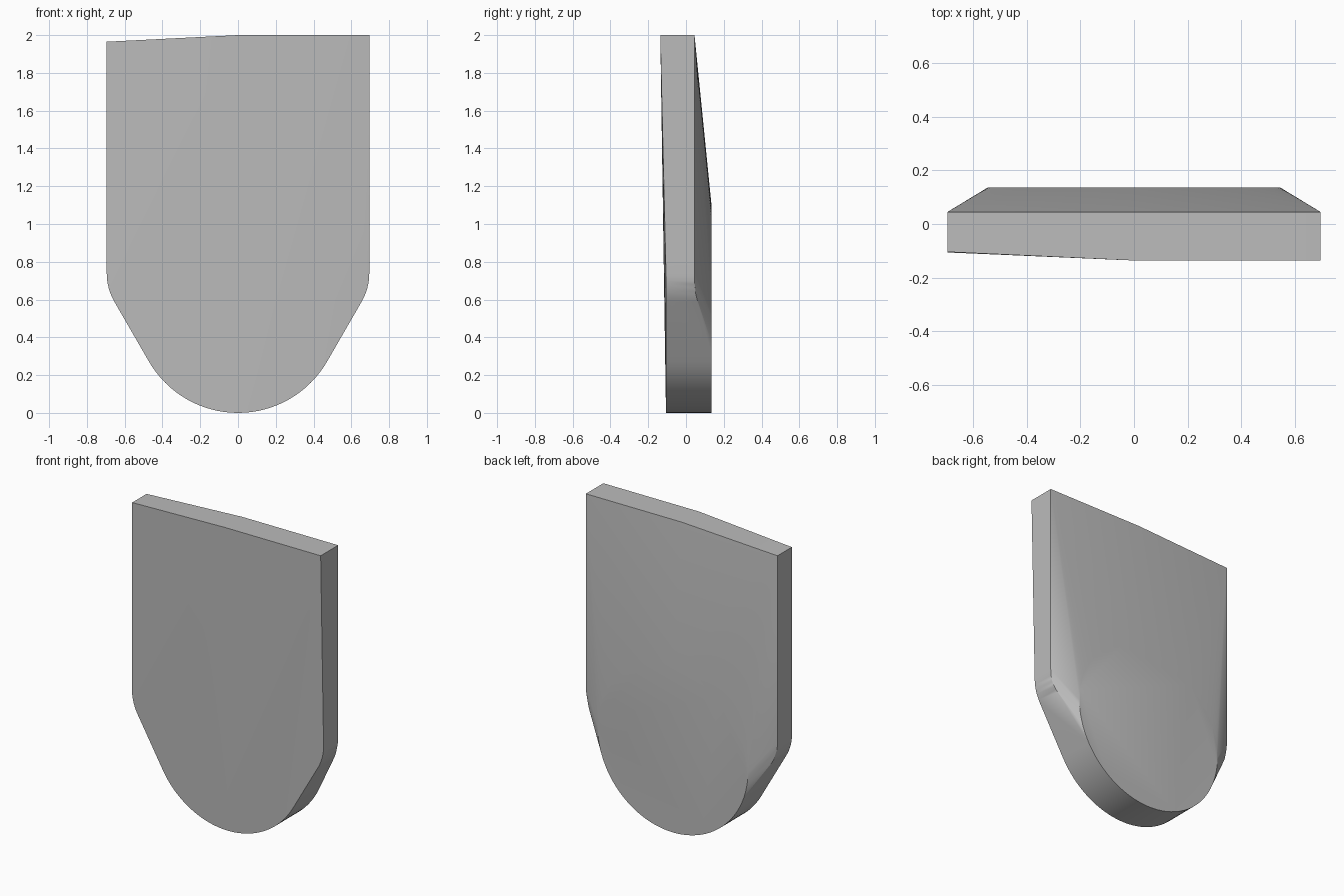
import bpy, bmesh
from math import sin, cos, tan, radians

cube = bpy.data.objects.get("Cube")
if cube:
    bpy.data.objects.remove(cube, do_unlink=True)

HALF_W, TOP = 0.695, 2.0
R = 0.545                        # round pad and lower arc
FRONT, BACK, RIM = -0.136, 0.136, 0.045
FRONT_LOW = -0.106
SLOPE = radians(30)              # tilt of the tapered flanks
FILLET = 0.3

# Where the straight side meets the tapered flank
corner_z = R + (HALF_W * cos(SLOPE) - R) / sin(SLOPE)
fillet_z = corner_z + FILLET * tan(SLOPE / 2)
touch_z = R - R * sin(SLOPE)     # flank meets the arc


def arc(cx, cz, r, start, end, steps):
    """Points of a circular arc in the x-z plane, angles in degrees."""
    for i in range(steps + 1):
        a = radians(start + (end - start) * i / steps)
        yield cx + r * cos(a), cz + r * sin(a)


points = []

# Top edge, with one corner dropped and set back
for x, y, z in ((-HALF_W, -0.104, 1.965), (0, FRONT, TOP), (HALF_W, FRONT, TOP)):
    points += [(x, y, z), (x, RIM, z)]

# Rounded shoulders, whose back edge climbs towards the pad
for side in (-1, 1):
    for x, z in arc(HALF_W - FILLET, fillet_z, FILLET, 0, -30, 8):
        rise = max(0, corner_z - z) / (corner_z - touch_z)
        points += [(side * x, FRONT_LOW, z),
                   (side * x, RIM + (BACK - RIM) * rise, z)]

# Lower arc on the front, full circle pad on the back
points += [(x, FRONT_LOW, z) for x, z in arc(0, R, R, -150, -30, 32)]
points += [(x, BACK, z) for x, z in arc(0, R, R, -150, 210, 96)][:-1]

# Skin the outlines into one solid
bm = bmesh.new()
for p in points:
    bm.verts.new(p)
hull = bmesh.ops.convex_hull(bm, input=bm.verts)
spare = {g for g in hull["geom_interior"] + hull["geom_unused"]
         if isinstance(g, bmesh.types.BMVert)}
bmesh.ops.delete(bm, geom=list(spare), context="VERTS")
bmesh.ops.dissolve_limit(bm, angle_limit=radians(0.1),
                         verts=bm.verts, edges=bm.edges)
bmesh.ops.recalc_face_normals(bm, faces=bm.faces)
mesh = bpy.data.meshes.new("tapered_plate")
bm.to_mesh(mesh)
bm.free()

plate = bpy.data.objects.new("tapered_plate", mesh)
bpy.context.collection.objects.link(plate)

# Plain grey
grey = bpy.data.materials.new("plain_grey")
grey.use_nodes = True
colour = (0.5, 0.5, 0.5, 1)
grey.diffuse_color = colour
grey.node_tree.nodes["Principled BSDF"].inputs["Base Color"].default_value = colour
mesh.materials.append(grey)

bpy.ops.object.select_all(action="DESELECT")
plate.select_set(True)
bpy.context.view_layer.objects.active = plate
bpy.ops.object.shade_smooth_by_angle(angle=radians(30))
